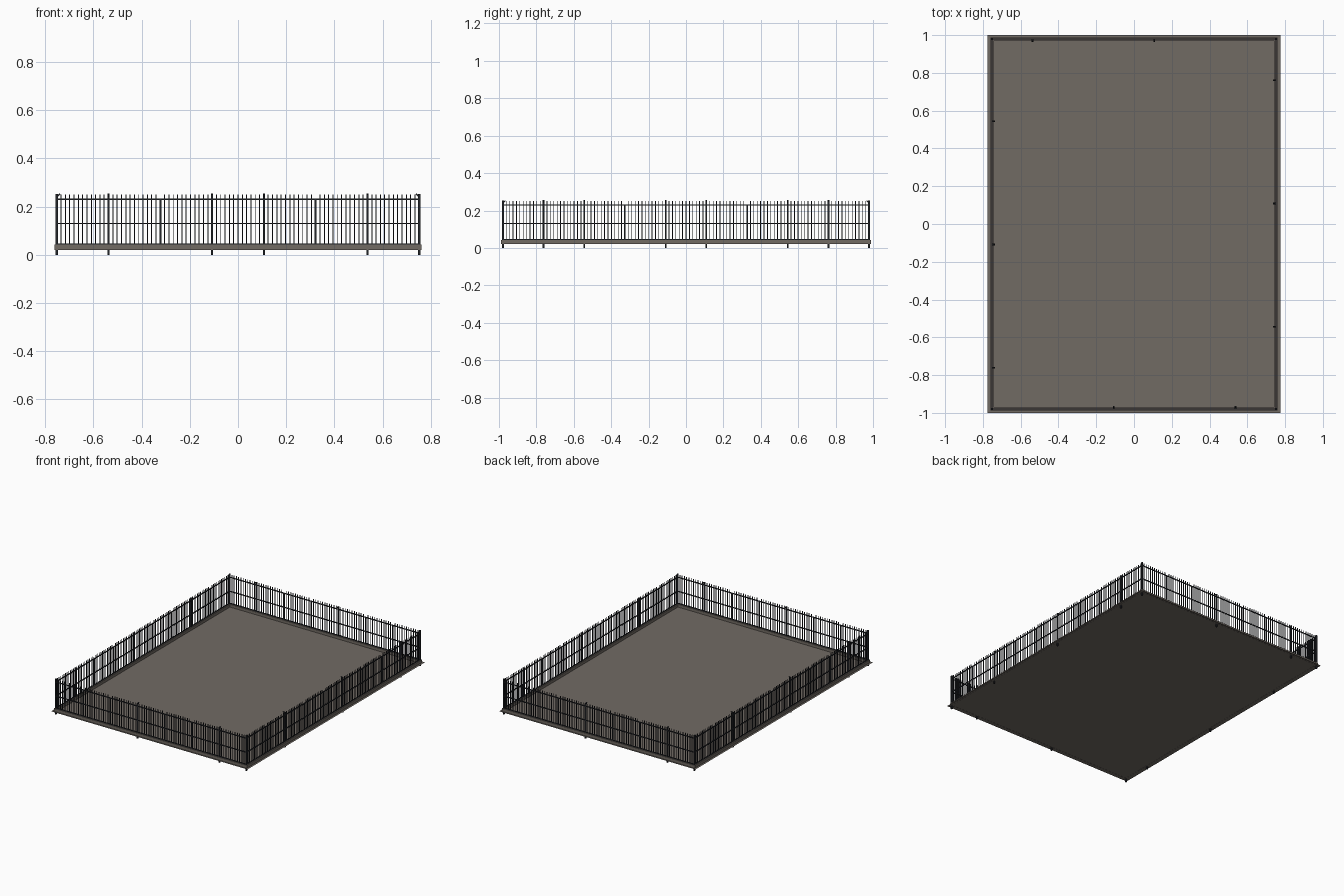
import bpy, bmesh
from mathutils import Matrix, Vector

if "Cube" in bpy.data.objects:
    bpy.data.objects.remove(bpy.data.objects["Cube"])


def material(name, rgb):
    m = bpy.data.materials.new(name)
    m.diffuse_color = (*rgb, 1)
    m.use_nodes = True
    m.node_tree.nodes["Principled BSDF"].inputs["Base Color"].default_value = m.diffuse_color
    return m


STONE = material("warm_grey_stone", (0.165, 0.145, 0.127))
IRON = material("dark_iron", (0.017, 0.019, 0.024))

HX, HY = 0.752, 0.979          # fence line half extents
BASE, TOP = 0.022, 0.25


def box(bm, lo, hi, matrix=Matrix()):
    size = [b - a for a, b in zip(lo, hi)]
    mid = [(a + b) / 2 for a, b in zip(lo, hi)]
    bmesh.ops.create_cube(bm, size=1, matrix=matrix @ Matrix.Translation(mid)
                          @ Matrix.Diagonal((*size, 1)))


def finish(name, bm, mat):
    me = bpy.data.meshes.new(name)
    bm.to_mesh(me)
    bm.free()
    me.materials.append(mat)
    ob = bpy.data.objects.new(name, me)
    bpy.context.collection.objects.link(ob)


# Flat ground sheet
bm = bmesh.new()
bmesh.ops.create_grid(bm, x_segments=1, y_segments=1, size=1,
                      matrix=Matrix.Translation((0, 0, BASE)) @ Matrix.Diagonal((0.775, 1, 1, 1)))
finish("ground_sheet", bm, STONE)

# Low kerb under the fence
bm = bmesh.new()
K = 0.009
for s in (-1, 1):
    box(bm, (-HX - K, s * HY - K, BASE - 0.001), (HX + K, s * HY + K, 0.042))
    box(bm, (s * HX - K, -HY + K, BASE - 0.001), (s * HX + K, HY - K, 0.042))
finish("kerb", bm, STONE)


def fence_side(name, length, units, post_units, matrix):
    """Fence along local x, local +y is the inner side."""
    step = length / units
    x0 = -length / 2
    # Horizontal rails
    bm = bmesh.new()
    for z in (0.044, 0.13, 0.23):
        box(bm, (x0, -0.003, z - 0.003), (-x0, 0.003, z + 0.003), matrix)
    finish(name + "_rails", bm, IRON)
    # Pickets, twelve to a panel
    bm = bmesh.new()
    for i in range(1, units * 12):
        if i % 12:
            x = x0 + i * step / 12
            box(bm, (x - 0.002, -0.002, 0.042), (x + 0.002, 0.002, TOP), matrix)
    finish(name + "_pickets", bm, IRON)
    # Stiles where panels join
    bm = bmesh.new()
    for u in range(1, units):
        x = x0 + u * step
        box(bm, (x - 0.004, -0.003, 0.042), (x + 0.004, 0.003, 0.233), matrix)
    finish(name + "_stiles", bm, IRON)
    # Posts on the inner face, with tips leaning inwards
    bm = bmesh.new()
    for u in post_units:
        x = x0 + u * step
        box(bm, (x - 0.0045, -0.003, 0), (x + 0.0045, 0.006, 0.25), matrix)
        lean = Matrix.Translation((x, 0.003, 0.242)) @ Matrix.Rotation(-0.75, 4, 'X')
        box(bm, (-0.0045, -0.003, 0), (0.0045, 0.003, 0.015), matrix @ lean)
    finish(name + "_posts", bm, IRON)


# Opposite sides are half-turn copies of each other
for turn, short, long in ((0, "front", "right"), (1, "back", "left")):
    half = Matrix.Rotation(turn * 3.14159265, 4, 'Z')
    fence_side(short + "_fence", 2 * HX, 7, (3, 6),
               half @ Matrix.Translation((0, -HY, 0)))
    fence_side(long + "_fence", 2 * HY, 9, (2, 5, 8),
               half @ Matrix.Translation((HX, 0, 0)) @ Matrix.Rotation(1.57079633, 4, 'Z'))

# Corner posts
bm = bmesh.new()
for sx in (-1, 1):
    for sy in (-1, 1):
        x, y = sx * HX, sy * HY
        box(bm, (x - 0.005, y - 0.005, 0), (x + 0.005, y + 0.005, 0.253))
finish("corner_posts", bm, IRON)
